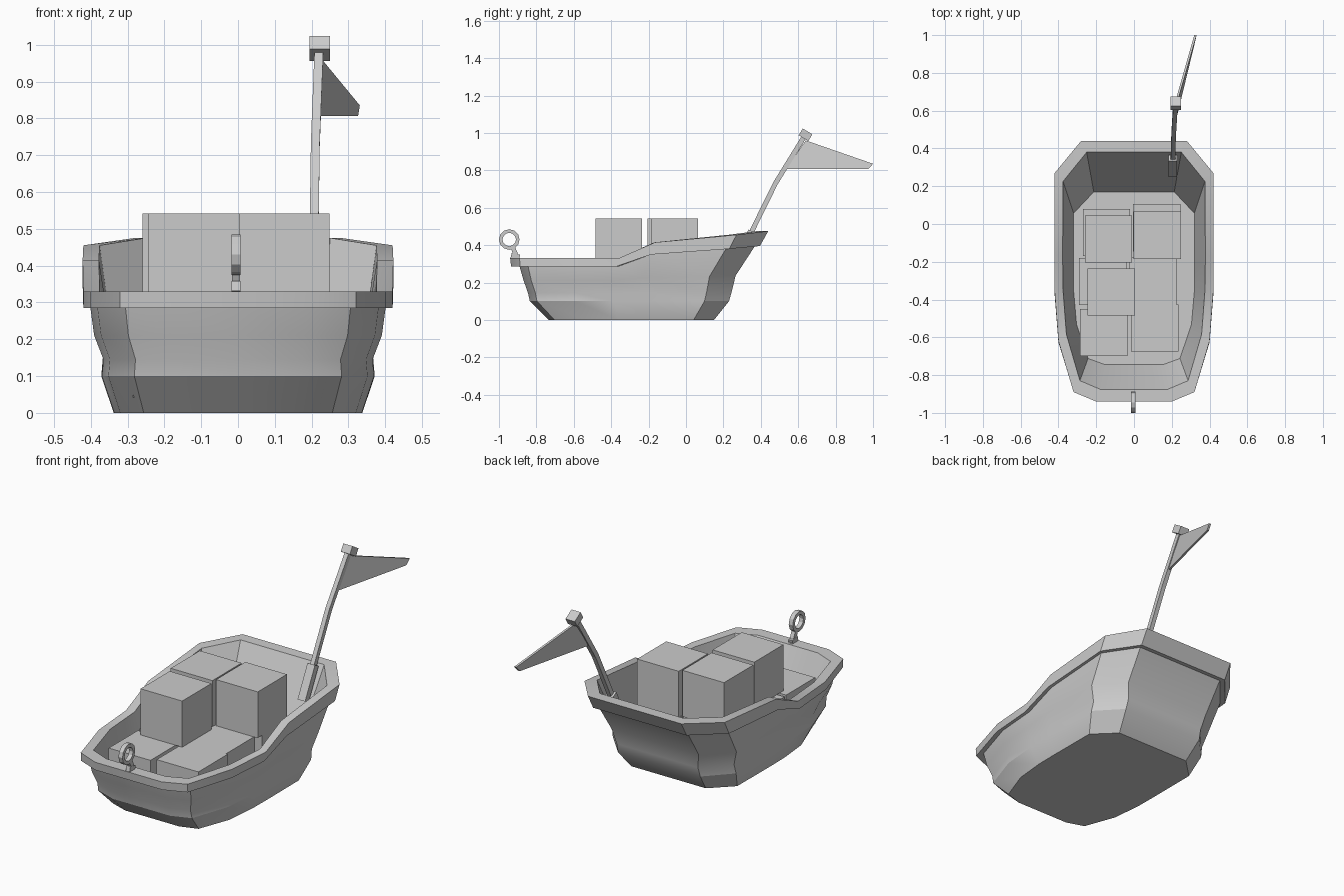
import bpy, bmesh, math
from mathutils import Vector

if "Cube" in bpy.data.objects:
    bpy.data.objects.remove(bpy.data.objects["Cube"])


def finish(name, bm, smooth=None):
    bmesh.ops.recalc_face_normals(bm, faces=bm.faces)
    me = bpy.data.meshes.new(name)
    bm.to_mesh(me)
    bm.free()
    ob = bpy.data.objects.new(name, me)
    bpy.context.collection.objects.link(ob)
    if smooth:
        bpy.ops.object.select_all(action='DESELECT')
        ob.select_set(True)
        bpy.context.view_layer.objects.active = ob
        bpy.ops.object.shade_smooth_by_angle(angle=math.radians(smooth))
    return ob


def loft(name, rings, closed=False, smooth=None):
    """Skin a list of equal point rings; cap the ends or join them into a loop."""
    bm = bmesh.new()
    rows = [[bm.verts.new(p) for p in r] for r in rings]
    n = len(rows[0])
    pairs = list(zip(rows, rows[1:])) + ([(rows[-1], rows[0])] if closed else [])
    for a, b in pairs:
        for i in range(n):
            j = (i + 1) % n
            bm.faces.new((a[i], a[j], b[j], b[i]))
    if not closed:
        bm.faces.new(rows[0])
        bm.faces.new(rows[-1])
    return finish(name, bm, smooth)


def beam(name, path, wx, wt):
    """Rectangular bar along a path that bends in the side plane."""
    pts = [Vector(p) for p in path]
    rings = []
    for i, p in enumerate(pts):
        t = pts[min(i + 1, len(pts) - 1)] - pts[max(i - 1, 0)]
        n = Vector((0, -t.z, t.y)).normalized() * wt / 2
        x = Vector((wx / 2, 0, 0))
        rings.append([p - x - n, p + x - n, p + x + n, p - x + n])
    return loft(name, rings)


# Hull: half of the rim outline from stern to bow, with its sheer height
half = [(.28, .44, .475), (.42, .27, .455), (.422, -.165, .415), (.42, -.36, .33),
        (.40, -.62, .33), (.32, -.89, .33), (.20, -.94, .33)]
outline = half + [(0, -.94, .33)] + [(-x, y, z) for x, y, z in reversed(half)]

# Levels: width scale, bow y, stern y, height, share of sheer
levels = [(.80, -.735, .15, 0, 0), (.88, -.835, .23, .10, 0),
          (.87, -.845, .245, .145, .05), (.93, -.868, .265, .21, .18),
          (.955, -.89, .37, .287, .76), (1, -.935, .395, .285, .76),
          (1, -.94, .44, .33, 1), (.895, -.875, .38, .33, 1),
          (.76, -.745, .17, .045, 0)]
rings = []
for s, yf, yb, h, k in levels:
    rings.append([(x * s, yf + (y + .94) / 1.38 * (yb - yf), h + k * (z - .33))
                  for x, y, z in outline])
loft("hull", rings, smooth=25)


# Crates: cubes with recessed panels on every side
def crate(i, x, y, z, size=.25):
    bm = bmesh.new()
    bmesh.ops.create_cube(bm, size=size)
    bmesh.ops.inset_individual(bm, faces=bm.faces[:], thickness=.037)
    panels = [f for f in bm.faces if all(len(v.link_faces) == 4 for v in f.verts)]
    bm.normal_update()
    ext = bmesh.ops.extrude_discrete_faces(bm, faces=panels)['faces']
    for f in ext:
        bmesh.ops.translate(bm, verts=f.verts[:], vec=-f.normal * .015)
    ob = finish(f"crate_{i}", bm)
    ob.location = (x, y, z + size / 2)


lower = [(-.16, -.575), (.11, -.55), (-.165, -.305), (.10, -.30), (-.145, -.045), (.12, -.02)]
upper = [(-.12, -.36), (-.135, -.08), (.123, -.06)]
for i, (x, y) in enumerate(lower):
    crate(i, x, y, .042)
for i, (x, y) in enumerate(upper):
    crate(i + len(lower), x, y, .292)

# Flag pole with socket and cap
beam("pole_socket", [(.205, .265, .31), (.205, .35, .475)], .045, .035)
beam("flag_pole", [(.206, .34, .45), (.21, .478, .73), (.22, .635, .985)], .024, .026)
beam("pole_cap", [(.222, .628, .972), (.222, .65, 1.008)], .055, .06)

# Pennant
corners = [(.222, .64, .96), (.325, 1.0, .835), (.32, .975, .806), (.213, .535, .806)]
loft("pennant", [[(x + d, y, z) for x, y, z in corners] for d in (-.006, .006)])

# Bow ring on a short stem
steps = 12
ring = []
for i in range(steps):
    a = math.tau * i / steps
    ring.append([(-.005 + dx, -.945 + r * math.cos(a), .43 + r * math.sin(a))
                 for r, dx in ((.055, -.012), (.055, .012), (.036, .012), (.036, -.012))])
loft("bow_ring", ring, closed=True)
beam("ring_stem", [(-.005, -.895, .315), (-.005, -.925, .385)], .022, .024)
beam("ring_foot", [(-.005, -.89, .335), (-.005, -.935, .345)], .024, .028)
